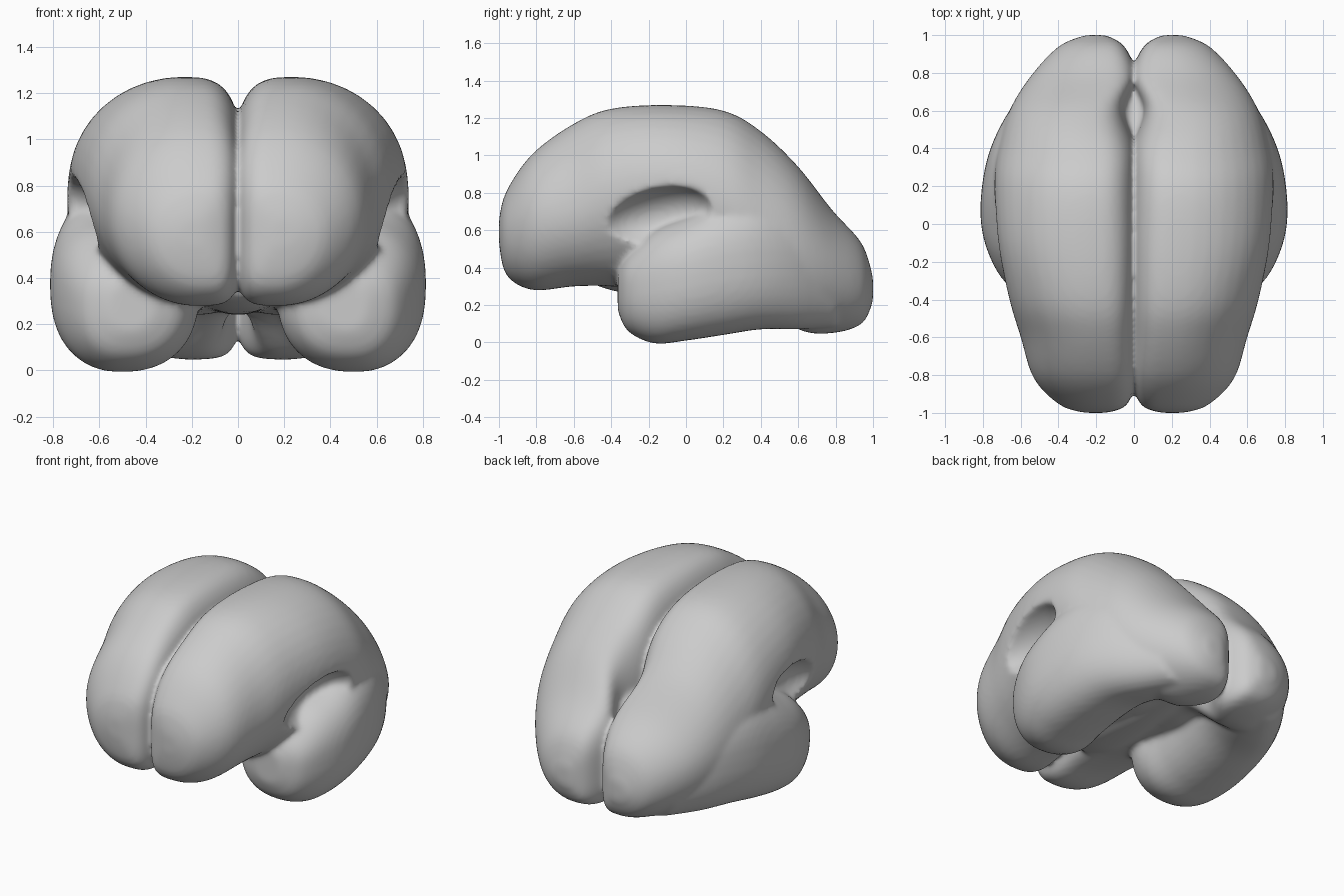
import bpy
import bmesh
from math import cos, sin, pi, copysign, radians
from mathutils import Matrix, Vector

cube = bpy.data.objects.get("Cube")
if cube:
    bpy.data.objects.remove(cube, do_unlink=True)

grey = bpy.data.materials.new("warm grey")
grey.use_nodes = True
colour = (0.6, 0.6, 0.6, 1)
grey.diffuse_color = colour
grey.node_tree.nodes["Principled BSDF"].inputs["Base Color"].default_value = colour

SIDES = 40
STEPS = 5


def section(y, x_in, x_out, z_low, z_wide, z_top, peak, n_in, n_low, n_out):
    """Rounded outline with its own squareness inside above, inside below and outside."""
    xc = x_in + peak * (x_out - x_in)
    ring = []
    for i in range(SIDES):
        c, s = cos(2 * pi * i / SIDES), sin(2 * pi * i / SIDES)
        n = n_out if c > 0 else n_in if s > 0 else n_low
        rx = x_out - xc if c > 0 else xc - x_in
        rz = z_top - z_wide if s > 0 else z_wide - z_low
        ring.append((xc + rx * copysign(abs(c) ** (2 / n), c), y,
                     z_wide + rz * copysign(abs(s) ** (2 / n), s)))
    return ring


def spline(stations):
    """Smooth run of stations through the given ones."""
    pts = [Vector(s) for s in stations]
    pts = [pts[0]] + pts + [pts[-1]]
    run = []
    for a, b, c, d in zip(pts, pts[1:], pts[2:], pts[3:]):
        for k in range(STEPS):
            t = k / STEPS
            run.append(b + (c - a) * (t / 2) + (a * 2 - b * 5 + c * 4 - d) * (t * t / 2)
                       + (b * 3 - a - c * 3 + d) * (t ** 3 / 2))
    return run + [pts[-1]]


def loft(bm, stations, *shape):
    rings = [[bm.verts.new(p) for p in section(*st, *shape)] for st in spline(stations)]
    for a, b in zip(rings, rings[1:]):
        for i in range(SIDES):
            j = (i + 1) % SIDES
            bm.faces.new((a[i], a[j], b[j], b[i]))
    bm.faces.new(rings[0][::-1])
    bm.faces.new(rings[-1])


def add_object(name, bm, helper=False):
    bmesh.ops.recalc_face_normals(bm, faces=bm.faces)
    mesh = bpy.data.meshes.new(name)
    bm.to_mesh(mesh)
    bm.free()
    mesh.materials.append(grey)
    obj = bpy.data.objects.new(name, mesh)
    bpy.context.collection.objects.link(obj)
    if helper:
        obj.hide_render = True
        obj.hide_set(True)
    return obj


def blend(obj, voxel):
    remesh = obj.modifiers.new("blend", "REMESH")
    remesh.mode = "VOXEL"
    remesh.voxel_size = voxel
    remesh.use_smooth_shade = True


def combine(obj, other, operation):
    boolean = obj.modifiers.new(operation.lower(), "BOOLEAN")
    boolean.operation = operation
    boolean.object = other


# y, inner x, outer x, bottom, widest height, top
cerebrum = [
    (-1.0, .15, .26, .53, .59, .66),
    (-.96, .04, .39, .36, .6, .81),
    (-.82, -.01, .53, .28, .65, 1.01),
    (-.6, -.015, .6, .3, .7, 1.17),
    (-.4, -.015, .66, .3, .8, 1.25),
    (-.1, -.015, .72, .27, .84, 1.27),
    (.2, -.015, .74, .24, .74, 1.24),
    (.4, -.01, .72, .23, .6, 1.13),
    (.6, .05, .66, .07, .5, .94),
    (.78, -.01, .55, .05, .4, .71),
    (.94, .05, .4, .1, .32, .53),
    (1.0, .15, .26, .22, .28, .35),
]
temporal_lobe = [
    (-.365, .36, .56, .17, .28, .38),
    (-.31, .24, .68, .06, .3, .47),
    (-.17, .17, .765, -.005, .33, .6),
    (0, .18, .81, .01, .36, .67),
    (.2, .18, .805, .04, .4, .76),
    (.4, .16, .76, .07, .42, .8),
    (.6, .1, .66, .07, .42, .72),
    (.8, .06, .5, .08, .35, .58),
]
bridge = [
    (-.5, -.1, .1, .31, .36, .42),
    (-.3, -.17, .17, .26, .36, .5),
    (.1, -.18, .18, .24, .4, .6),
    (.5, -.15, .15, .26, .45, .68),
    (.7, -.1, .1, .32, .45, .54),
]

# Cutter for the hollow above the temporal lobe
bm = bmesh.new()
bmesh.ops.create_uvsphere(bm, u_segments=32, v_segments=16, radius=1)
bm.transform(Matrix.Translation((.78, -.18, .66)) @ Matrix.Rotation(radians(14), 4, "X")
             @ Matrix.Diagonal((.23, .33, .17, 1)))
hollow = add_object("fissure_cutter", bm, helper=True)

# Temporal lobe, merged into the skin after the hollow is cut
bm = bmesh.new()
loft(bm, temporal_lobe, .55, 2.3, 2.3, 2.4)
temporal = add_object("temporal_lobe", bm, helper=True)

# Whole brain: half with its bridge, carved, mirrored and blended into one skin
bm = bmesh.new()
loft(bm, cerebrum, .35, 3.2, 4.5, 2)
loft(bm, bridge, .5, 2.2, 2.2, 2.2)
brain = add_object("brain", bm)
blend(brain, .02)
combine(brain, hollow, "DIFFERENCE")
combine(brain, temporal, "UNION")
brain.modifiers.new("other side", "MIRROR").use_mirror_merge = False
blend(brain, .016)
soften = brain.modifiers.new("soften", "SMOOTH")
soften.factor = 0.5
soften.iterations = 9
